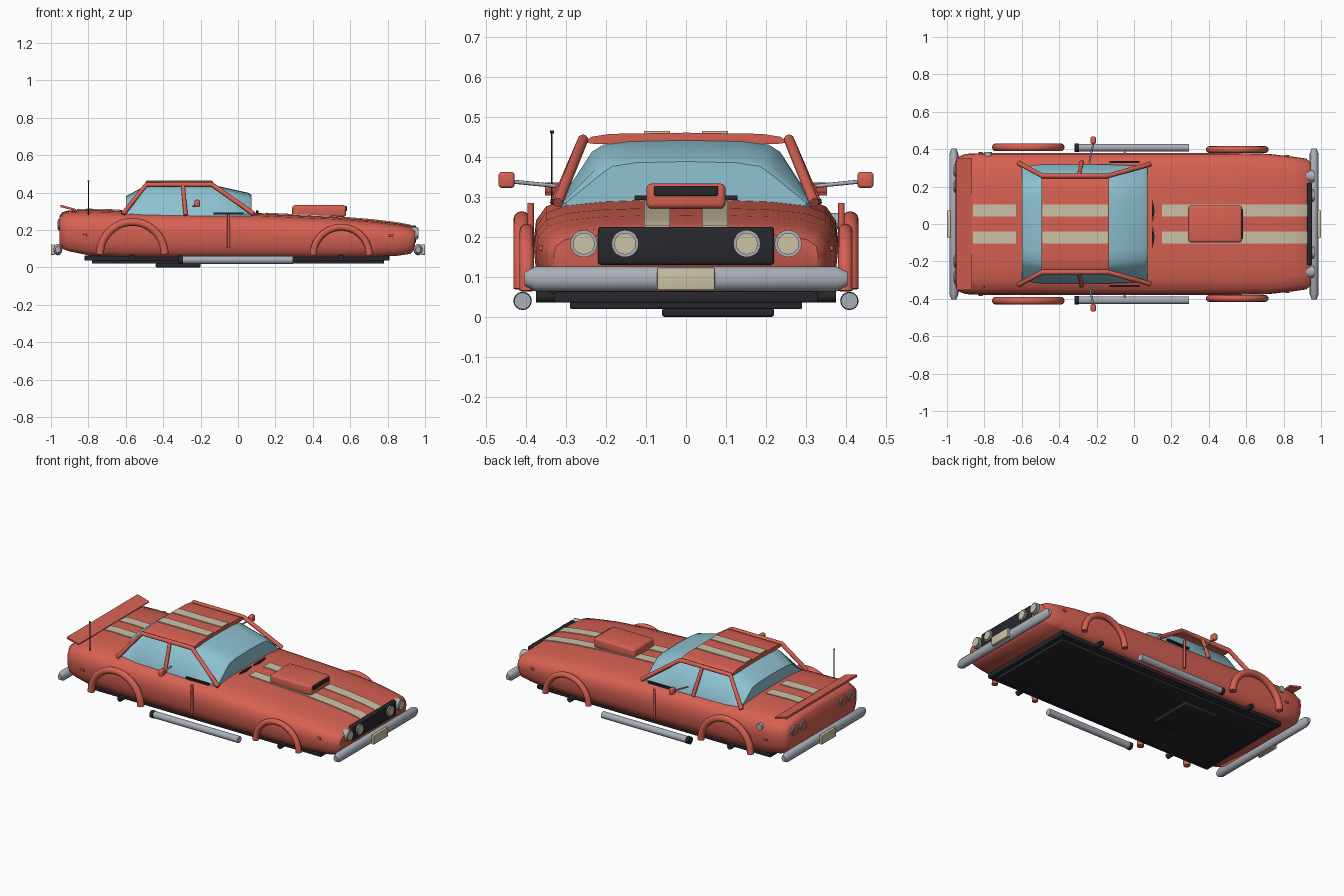
import bpy, bmesh
from math import cos, sin, pi
from mathutils import Vector

if "Cube" in bpy.data.objects:
    bpy.data.objects.remove(bpy.data.objects["Cube"], do_unlink=True)


def material(name, rgb):
    m = bpy.data.materials.new(name)
    m.use_nodes = True
    m.diffuse_color = (*rgb, 1)
    m.node_tree.nodes["Principled BSDF"].inputs["Base Color"].default_value = (*rgb, 1)
    return m


RED = material("red_paint", (0.68, 0.12, 0.085))
GLASS = material("blue_glass", (0.27, 0.54, 0.64))
CREAM = material("cream", (0.61, 0.54, 0.38))
CHROME = material("grey_metal", (0.40, 0.43, 0.48))
BLACK = material("black_trim", (0.02, 0.02, 0.026))


def finish(name, bm, mat, angle=35):
    bmesh.ops.recalc_face_normals(bm, faces=bm.faces)
    me = bpy.data.meshes.new(name)
    bm.to_mesh(me)
    bm.free()
    me.materials.append(mat)
    ob = bpy.data.objects.new(name, me)
    bpy.context.collection.objects.link(ob)
    bpy.ops.object.select_all(action="DESELECT")
    ob.select_set(True)
    bpy.context.view_layer.objects.active = ob
    bpy.ops.object.shade_smooth_by_angle(angle=angle * pi / 180)
    return ob


def loft(name, rings, mat, angle=35):
    """Skin a list of closed rings and cap both ends."""
    bm = bmesh.new()
    vs = [[bm.verts.new(p) for p in r] for r in rings]
    n = len(vs[0])
    for a, b in zip(vs, vs[1:]):
        for i in range(n):
            j = (i + 1) % n
            bm.faces.new((a[i], a[j], b[j], b[i]))
    bm.faces.new(vs[0])
    bm.faces.new(vs[-1])
    return finish(name, bm, mat, angle)


def mirrored(half):
    """Complete a half section (y, z), leaving centre points single."""
    return half + [(-y, z) for y, z in reversed(half) if y > 0]


def tube(name, path, r, mat, sides=12):
    pts = [Vector(p) for p in path]
    rings = []
    for i, p in enumerate(pts):
        t = (pts[min(i + 1, len(pts) - 1)] - pts[max(i - 1, 0)]).normalized()
        ref = Vector((0, 1, 0)) if abs(t.y) < 0.8 else Vector((0, 0, 1))
        u = t.cross(ref).normalized()
        v = t.cross(u)
        rings.append([p + r * (u * cos(a) + v * sin(a))
                      for a in (2 * pi * k / sides for k in range(sides))])
    return loft(name, rings, mat, 50)


def box(name, x, y, z, mat, bevel=0.0):
    bm = bmesh.new()
    bmesh.ops.create_cube(bm, size=1)
    for v in bm.verts:
        v.co = [(lo + hi) / 2 + c * (hi - lo) for c, (lo, hi) in zip(v.co, (x, y, z))]
    if bevel:
        bmesh.ops.bevel(bm, geom=bm.edges[:], offset=bevel, segments=3,
                        profile=0.5, affect="EDGES")
    return finish(name, bm, mat)


SIDES = (("left", 1), ("right", -1))

# Body shell: (x, half width, top z, bottom z)
STATIONS = [(-.955, .33, .275, .13), (-.94, .36, .295, .10), (-.90, .375, .305, .085),
            (-.80, .38, .31, .065), (-.60, .38, .305, .057), (.05, .38, .293, .055),
            (.50, .38, .272, .055), (.72, .375, .254, .057), (.85, .36, .238, .062),
            (.92, .35, .225, .072), (.945, .33, .208, .095)]
SECTION = mirrored([(0, 1), (.3, .995), (.55, .98), (.78, .94), (.92, .86), (.985, .72),
                    (1, .52), (.985, .27), (.945, .09), (.88, 0), (0, 0)])
loft("body_shell", [[(x, w * u, zb + v * (zt - zb)) for u, v in SECTION]
                    for x, w, zt, zb in STATIONS], RED, 50)


def body_top(x):
    for a, b in zip(STATIONS, STATIONS[1:]):
        if a[0] <= x <= b[0]:
            return a[2] + (b[2] - a[2]) * (x - a[0]) / (b[0] - a[0])


# Twin stripes laid over the bonnet, roof and boot
def stripe(name, x0, x1, height):
    xs = [x0] + [s[0] for s in STATIONS if x0 < s[0] < x1] + [x1]
    for side, s in SIDES:
        ya, yb = .04 * s, .105 * s
        loft(f"{name}_{side}", [[(x, ya, height(x)), (x, yb, height(x)),
                                 (x, yb, height(x) + .007), (x, ya, height(x) + .007)]
                                for x in xs], CREAM)


stripe("bonnet_stripe", .15, .942, lambda x: body_top(x) - .003)
stripe("boot_stripe", -.86, -.63, lambda x: body_top(x) - .003)
stripe("roof_stripe", -.49, -.14, lambda x: .457)

# Cabin glass: (x, base half width, top half width, top z)
cabin = []
for x, wb, wt, zt in [(-.60, .305, .22, .38), (-.49, .318, .235, .44),
                      (-.14, .318, .235, .442), (.055, .31, .225, .399), (.072, .30, .21, .388)]:
    half = [(0, zt), (wt * .6, zt - .003), (wt * .88, zt - .012), (wt, zt - .03),
            (wb, .285), (wb, .27), (0, .27)]
    cabin.append([(x, y, z) for y, z in mirrored(half)])
loft("cabin_glass", cabin, GLASS)

# Roof panel
roof = mirrored([(0, .46), (.19, .457), (.235, .45), (.258, .436), (.23, .432), (0, .432)])
loft("roof_panel", [[(x, y, z) for y, z in roof] for x in (-.495, -.135)], RED)

for side, s in SIDES:
    # Cabin frame
    tube(f"cabin_frame_{side}", [(-.615, .325 * s, .285), (-.49, .257 * s, .443),
                                 (-.14, .257 * s, .443), (.085, .32 * s, .285)], .013, RED)
    tube(f"door_pillar_{side}", [(-.28, .33 * s, .28), (-.295, .257 * s, .443)], .011, RED)
    tube(f"door_rib_{side}", [(-.05, .388 * s, .105), (-.05, .388 * s, .285)], .008, RED, 8)
    box(f"door_handle_{side}", (-.13, .03), sorted((.325 * s, .338 * s)), (.283, .294), BLACK)

    # Wheel arches
    for end, cx, y, r, zc, tr in (("rear", -.565, .41, .173, .07, .021),
                                  ("front", .552, .398, .15, .065, .018)):
        arc = [(cx + r * cos(a), y * s, zc + r * sin(a)) for a in (pi * k / 20 for k in range(21))]
        tube(f"{end}_arch_{side}", arc, tr, RED)

    # Side exhausts
    tube(f"side_pipe_{side}", [(-.30, .408 * s, .04), (.295, .408 * s, .04)], .021, CHROME, 16)
    tube(f"pipe_tip_{side}", [(-.318, .408 * s, .04), (-.295, .408 * s, .04)], .023, BLACK, 16)

    # Mirrors
    tube(f"mirror_arm_{side}", [(-.24, .325 * s, .327), (-.215, .445 * s, .339)], .005, CHROME, 8)
    box(f"mirror_{side}", (-.232, -.204), sorted((.428 * s, .468 * s)), (.322, .362), RED, .008)

    # Small marker lamps
    for end, x, y in (("front", .82, .368), ("rear", -.82, .384)):
        box(f"{end}_marker_{side}", (x - .012, x + .012), sorted(((y - .015) * s, y * s)),
            (.165, .178), RED, .003)

    # Headlamps and tail lamps
    for i, y in enumerate((.152, .255)):
        tube(f"headlamp_rim_{side}_{i}", [(.92, y * s, .183), (.961, y * s, .183)], .034, CHROME, 20)
        tube(f"headlamp_lens_{side}_{i}", [(.95, y * s, .183), (.966, y * s, .183)], .027, CREAM, 20)
    for i, y in enumerate((.2, .285)):
        tube(f"tail_rim_{side}_{i}", [(-.92, y * s, .228), (-.962, y * s, .228)], .032, CHROME, 20)
        tube(f"tail_lens_{side}_{i}", [(-.95, y * s, .228), (-.966, y * s, .228)], .023, RED, 20)

    # Wipers, pointed at both ends
    loft(f"wiper_{side}", [[(.10 + c + w, y * s, .292), (.10 + c - w, y * s, .292),
                            (.10 + c - w, y * s, .303), (.10 + c + w, y * s, .303)]
                           for y, w, c in ((.012, .001, 0), (.07, .007, .003), (.128, .001, 0))],
         BLACK)

# Grille
box("grille", (.925, .953), (-.22, .22), (.13, .225), BLACK, .008)

# Bumpers and number plates
for end, s in (("front", 1), ("rear", -1)):
    rings = [[(s * (.963 + .024 * k * cos(a)), y, .095 + .031 * k * sin(a))
              for a in (2 * pi * n / 12 for n in range(12))]
             for y, k in ((-.403, .55), (-.375, 1), (.375, 1), (.403, .55))]
    loft(f"{end}_bumper", rings, CHROME, 40)
    box(f"{end}_number_plate", sorted((.98 * s, s)), (-.072, .072), (.067, .123), CREAM, .003)

# Bonnet scoop
box("bonnet_scoop", (.29, .578), (-.099, .099), (.27, .333), RED, .014)
box("scoop_opening", (.56, .584), (-.08, .08), (.302, .327), BLACK, .004)

# Boot spoiler, tilted up to the rear
loft("boot_spoiler", [[(-.95, y, .322), (-.87, y, .303), (-.865, y, .312), (-.948, y, .335)]
                      for y in (-.352, .352)], RED)

# Aerial and fuel cap
tube("aerial", [(-.80, -.335, .28), (-.80, -.335, .462)], .0025, BLACK, 6)
tube("aerial_tip", [(-.80, -.335, .458), (-.80, -.335, .465)], .005, BLACK, 8)
tube("fuel_cap", [(-.78, .35, .24), (-.78, .385, .24)], .02, CHROME, 16)

# Underside
box("floor_pan", (-.82, .81), (-.33, .33), (.036, .063), BLACK, .004)
box("lower_tray", (-.78, .78), (-.29, .29), (.02, .04), BLACK, .004)
box("sump", (-.44, -.20), (-.06, .22), (0, .022), BLACK, .007)
for end, x in (("rear", -.565), ("front", .552)):
    tube(f"{end}_axle", [(x, -.375, .052), (x, .375, .052)], .016, BLACK)
